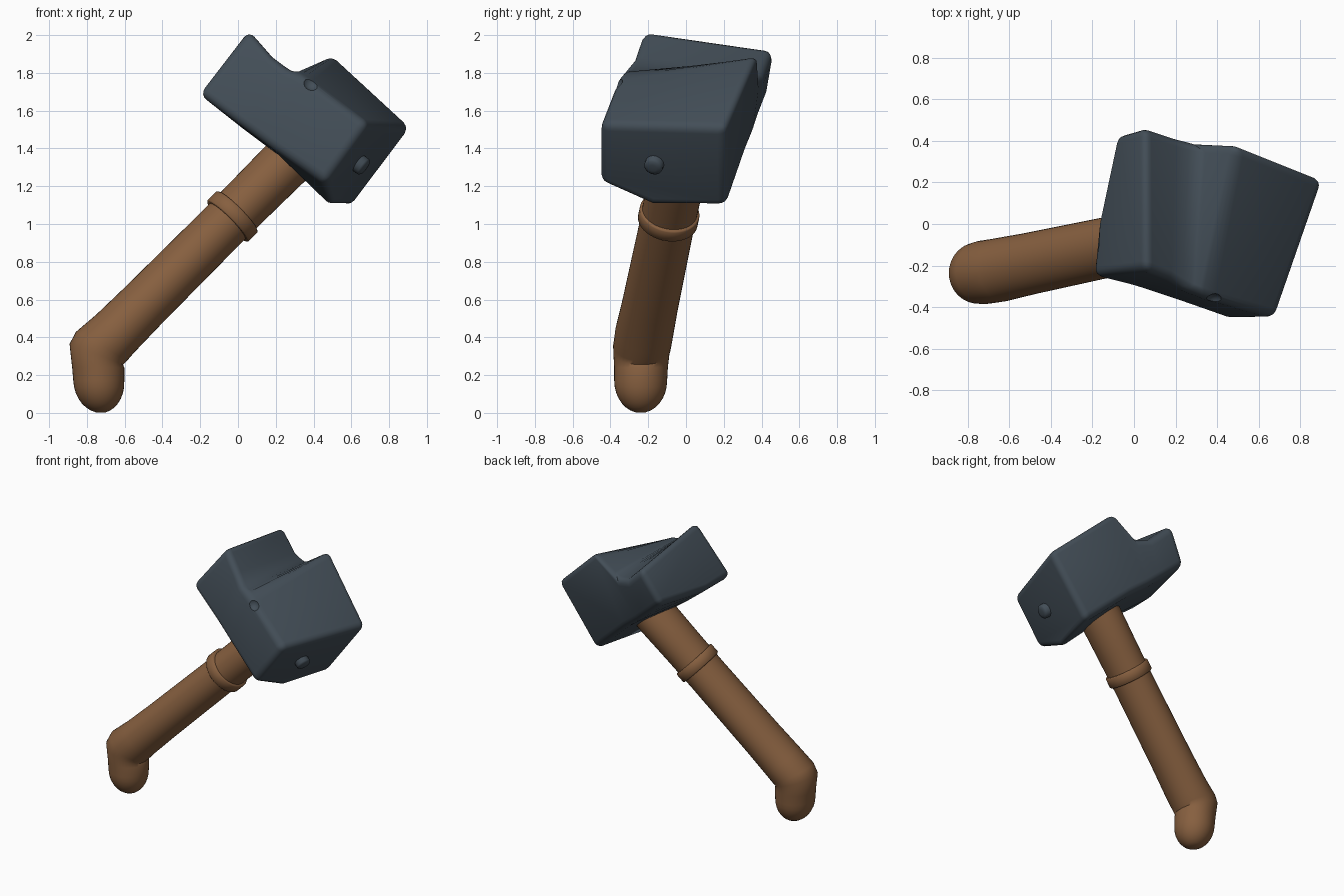
import bpy, bmesh, math
from mathutils import Vector

if "Cube" in bpy.data.objects:
    bpy.data.objects.remove(bpy.data.objects["Cube"])


def material(name, rgb):
    m = bpy.data.materials.new(name)
    m.diffuse_color = (*rgb, 1)
    m.use_nodes = True
    m.node_tree.nodes["Principled BSDF"].inputs["Base Color"].default_value = m.diffuse_color
    return m


steel = material("dark slate steel", (0.056, 0.076, 0.096))
wood = material("brown wood", (0.24, 0.115, 0.05))


def loft(name, loops, mat):
    """Skin a row of closed loops and cap both ends."""
    bm = bmesh.new()
    rows = [[bm.verts.new(p) for p in loop] for loop in loops]
    n = len(rows[0])
    for r, s in zip(rows, rows[1:]):
        for i in range(n):
            bm.faces.new((r[i], r[(i + 1) % n], s[(i + 1) % n], s[i]))
    bm.faces.new(rows[0][::-1])
    bm.faces.new(rows[-1])
    bmesh.ops.recalc_face_normals(bm, faces=bm.faces[:])
    me = bpy.data.meshes.new(name)
    bm.to_mesh(me)
    bm.free()
    me.materials.append(mat)
    ob = bpy.data.objects.new(name, me)
    bpy.context.collection.objects.link(ob)
    return ob


def ring(centre, normal, rx, ry=None, n=40):
    c, nrm = Vector(centre), Vector(normal).normalized()
    u = Vector((nrm.z, 0, -nrm.x)).normalized()
    v = nrm.cross(u)
    ry = ry or rx
    return [c + u * rx * math.cos(t) + v * ry * math.sin(t)
            for t in (2 * math.pi * i / n for i in range(n))]


def smooth(ob, angle=40):
    bpy.ops.object.select_all(action='DESELECT')
    ob.select_set(True)
    bpy.context.view_layer.objects.active = ob
    bpy.ops.object.shade_smooth_by_angle(angle=math.radians(angle))


# Head: sections from striking face to rear lump
# (front top, back top, back bottom, under edge, front bottom)
sections = [
    [(.69, -.455, 1.53), (.92, .21, 1.51), (.60, .215, 1.09), (.50, -.18, 1.09), (.46, -.46, 1.22)],
    [(.35, -.36, 1.78), (.50, .38, 1.90), (.29, .31, 1.37), (.22, -.13, 1.36), (.17, -.355, 1.41)],
    [(.25, -.32, 1.83), (.31, .39, 1.76), (.16, .35, 1.47), (.10, -.09, 1.45), (.06, -.32, 1.49)],
    [(.18, -.27, 1.89), (.20, .42, 1.79), (.08, .37, 1.54), (.02, -.06, 1.51), (-.01, -.30, 1.54)],
    [(.06, -.22, 2.03), (.05, .47, 1.93), (-.09, .43, 1.69), (-.17, .0, 1.66), (-.21, -.25, 1.69)],
]
head = loft("hammer_head", sections, steel)
bev = head.modifiers.new("worn edges", 'BEVEL')
bev.width = 0.045
bev.segments = 4
bev.angle_limit = math.radians(22)

# Chip knocked out of the front top edge
bpy.ops.mesh.primitive_uv_sphere_add(segments=20, ring_count=12, radius=.05, location=(.39, -.385, 1.755))
chip = bpy.context.object
chip.name = "chip_cutter"
chip.hide_render = True
chip.data.materials.append(steel)
cut = head.modifiers.new("chip", 'BOOLEAN')
cut.operation = 'DIFFERENCE'
cut.object = chip
bpy.context.view_layer.objects.active = head
head.select_set(True)
for m in ("worn edges", "chip"):
    bpy.ops.object.modifier_apply(modifier=m)
bpy.data.objects.remove(chip)
smooth(head)

# Peg end on the striking face
out = Vector((.78, -.26, -.57)).normalized()
peg_at = Vector((.655, -.17, 1.31))
peg = loft("peg", [ring(peg_at + out * h, out, r, n=24)
                   for h, r in ((-.06, .05), (.012, .05), (.022, .04), (.026, .02))], steel)
smooth(peg, 50)

# Handle: rounded butt, mitred elbow, straight shaft
axis = Vector((.69, .15, .69)).normalized()


def shaft(x):
    z = x + 1.07
    return (x, -.1 + .21 * (z - 1), z)


rings = []
for i in range(1, 9):
    t = math.pi / 2 * i / 8
    rings.append(ring((-.725 - .012 * i / 8, -.24, .17 * (1 - math.cos(t))),
                      (0, 0, 1), .135 * math.sin(t), .14 * math.sin(t)))
rings.append(ring((-.74, -.238, .24), (0, 0, 1), .138, .142))
rings.append(ring((-.75, -.236, .31), (.36, 0, .93), .152, .148))
rings.append(ring((-.725, -.233, .35), (.5, .05, .86), .155, .153))
for x, r in ((-.65, .142), (-.5, .137), (-.1, .133), (.1, .136), (.27, .14), (.36, .13)):
    rings.append(ring(shaft(x), axis, r, r + .012))
handle = loft("handle", rings, wood)
smooth(handle, 50)

# Raised collar around the handle
mid = Vector(shaft(-.03))
collar = loft("collar", [ring(mid + axis * h, axis, r, r + .006)
                         for h, r in ((-.038, .12), (-.038, .148), (-.032, .154),
                                      (.032, .154), (.038, .148), (.038, .12))], wood)
smooth(collar, 50)
